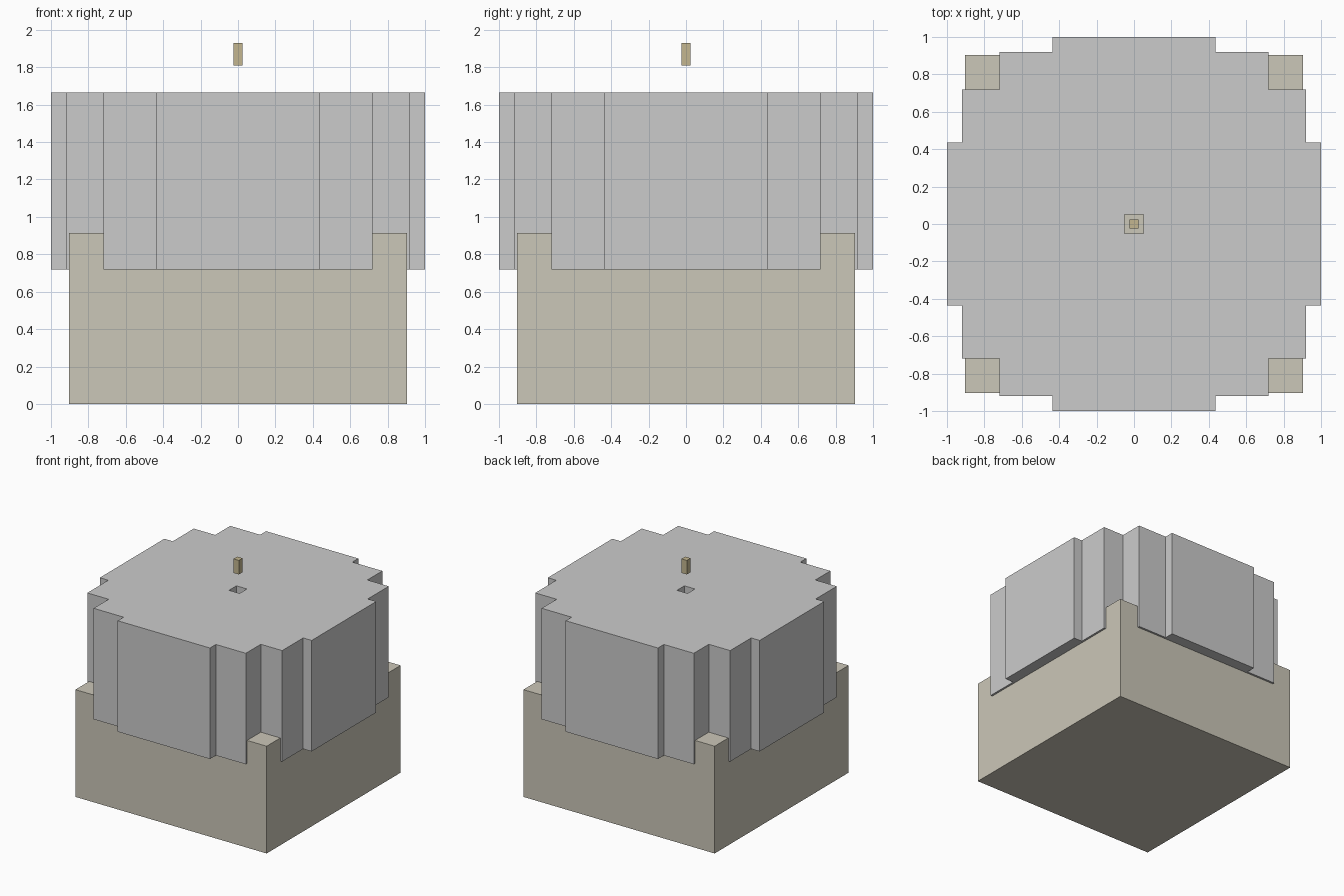
import bpy

if "Cube" in bpy.data.objects:
    bpy.data.objects.remove(bpy.data.objects["Cube"])


def material(name, rgb):
    m = bpy.data.materials.new(name)
    m.diffuse_color = (*rgb, 1)
    m.use_nodes = True
    m.node_tree.nodes["Principled BSDF"].inputs["Base Color"].default_value = m.diffuse_color
    return m


def box(name, size, z0, z1, mat):
    bpy.ops.mesh.primitive_cube_add(size=1, location=(0, 0, (z0 + z1) / 2))
    ob = bpy.context.object
    ob.name = name
    ob.scale = (size, size, z1 - z0)
    bpy.ops.object.transform_apply(location=False, rotation=False, scale=True)
    ob.data.materials.append(mat)
    return ob


def four_way(quarter):
    """Repeat a quarter outline around z in 90 degree turns."""
    pts, q = [], quarter
    for _ in range(4):
        pts += q
        q = [(-y, x) for x, y in q]
    return pts


def plate(name, outlines, z0, z1):
    """Extrude closed outlines; inner outlines become holes."""
    cu = bpy.data.curves.new(name, 'CURVE')
    cu.dimensions = '2D'
    cu.fill_mode = 'BOTH'
    cu.extrude = (z1 - z0) / 2
    for pts in outlines:
        sp = cu.splines.new('POLY')
        sp.points.add(len(pts) - 1)
        for p, (x, y) in zip(sp.points, pts):
            p.co = (x, y, 0, 1)
        sp.use_cyclic_u = True
        sp.use_smooth = False
    ob = bpy.data.objects.new(name, cu)
    ob.location.z = (z0 + z1) / 2
    bpy.context.collection.objects.link(ob)
    bpy.ops.object.select_all(action='DESELECT')
    ob.select_set(True)
    bpy.context.view_layer.objects.active = ob
    bpy.ops.object.convert(target='MESH')
    bpy.ops.object.shade_flat()
    return bpy.context.object


# Square base, its corners showing around the stepped drum
box("base", 1.805, 0, 0.915, material("stone_tan", (0.6, 0.57, 0.48)))

# Stepped round drum with a small square hole through its centre
steps = [(1, -0.435), (1, 0.435), (0.92, 0.435), (0.92, 0.718), (0.718, 0.718),
         (0.718, 0.92), (0.435, 0.92)]
# the last two steps of each quarter lead into the next turned quarter
plate("stepped_drum", [four_way(steps), four_way([(0.05, 0.05)])], 0.718, 1.665)

# Small peg hovering above the hole
box("peg", 0.05, 1.81, 1.93, material("peg_tan", (0.55, 0.47, 0.28)))
